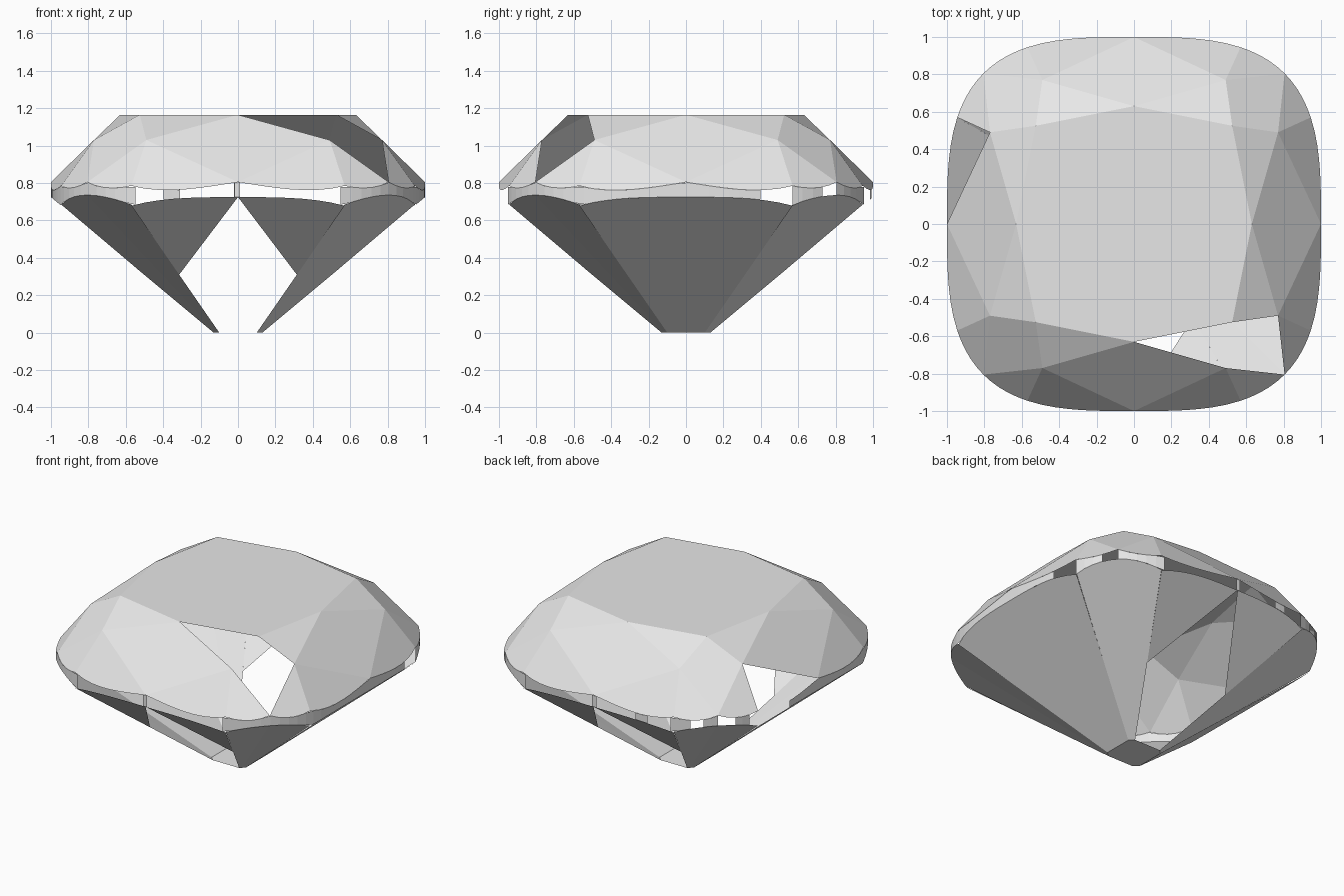
import bpy, bmesh
from math import radians, degrees, cos, sin, atan2
from mathutils import Vector

if "Cube" in bpy.data.objects:
    bpy.data.objects.remove(bpy.data.objects["Cube"])

# Material
stone = bpy.data.materials.new("pale grey stone")
stone.use_nodes = True
GREY = (0.8, 0.8, 0.8, 1)
stone.diffuse_color = GREY
stone.node_tree.nodes["Principled BSDF"].inputs["Base Color"].default_value = GREY

# Key points of one eighth of the cut, between the x axis and the diagonal
TABLE_Z = 1.165
TABLE_SIDE, TABLE_CORNER = Vector((0.63, 0, TABLE_Z)), Vector((0.525, 0.525, TABLE_Z))
STAR = Vector((0.77, 0.49, 1.03))
TIP_Z, DIP_Z = 0.805, 0.785
SPLIT = degrees(atan2(0.57, 0.945))
CULET = Vector((0.13, 0.1, 0))
POWER = 3.2


def rim(angle):
    """Point on the cushion outline."""
    c, s = cos(radians(angle)), sin(radians(angle))
    r = (abs(c) ** POWER + abs(s) ** POWER) ** (-1 / POWER)
    return Vector((r * c, r * s, 0))


def lift(p, z):
    return Vector((p.x, p.y, z))


def plane_z(p, a, b, c):
    """Height of the plane through a, b, c above p."""
    n = (b - a).cross(c - a)
    return a.z - (n.x * (p.x - a.x) + n.y * (p.y - a.y)) / n.z


RIM_DIP = lift(rim(SPLIT), DIP_Z)
RIM_SIDE, RIM_CORNER = lift(rim(0), TIP_Z), lift(rim(45), TIP_Z)


def fold(p):
    x, y = abs(p.x), abs(p.y)
    return Vector((max(x, y), min(x, y), 0))


def rim_top(angle):
    p = rim(angle)
    q = fold(p)
    tip = RIM_SIDE if degrees(atan2(q.y, q.x)) < SPLIT else RIM_CORNER
    return lift(p, plane_z(q, tip, STAR, RIM_DIP))


def rim_bottom(angle):
    p = rim(angle)
    q = fold(p)
    side = (q.x - 0.13) * 0.833
    corner = (q.x + q.y - 0.23) * 0.533
    return lift(p, side if degrees(atan2(q.y, q.x)) < SPLIT else corner)


def arc(func, start, end, steps):
    return [func(start + (end - start) * i / steps) for i in range(steps + 1)]


def add_face(bm, points):
    face = bm.faces.new([bm.verts.new(p) for p in points])
    face.normal_update()
    if face.normal.dot(face.calc_center_median() - Vector((0, 0, 0.7))) < 0:
        face.normal_flip()


def finish(name, bm, merge=True):
    bmesh.ops.remove_doubles(bm, verts=bm.verts, dist=0.0005)
    if merge:
        bmesh.ops.dissolve_limit(bm, angle_limit=radians(0.5), verts=bm.verts, edges=bm.edges)
    mesh = bpy.data.meshes.new(name)
    bm.to_mesh(mesh)
    bm.free()
    mesh.materials.append(stone)
    bpy.context.collection.objects.link(bpy.data.objects.new(name, mesh))


# The eight mirrored copies: sign of x, sign of y, and whether x and y swap
OCTANTS = [(sx, sy, swap) for sx in (1, -1) for sy in (1, -1) for swap in (False, True)]


def place(points, octant):
    sx, sy, swap = octant
    return [Vector((sx * (p.y if swap else p.x), sy * (p.x if swap else p.y), p.z)) for p in points]


# Crown: star, kite and upper girdle facets, with a few facets left open
crown = bmesh.new()
for octant in OCTANTS:
    front_left = octant[:2] == (1, -1)
    if octant != (1, -1, True):
        add_face(crown, place([TABLE_SIDE, TABLE_CORNER, STAR], octant))
    add_face(crown, place([TABLE_SIDE, STAR, RIM_SIDE], octant))
    if not front_left:
        add_face(crown, place([TABLE_CORNER, STAR, RIM_CORNER], octant))
    if octant != (-1, 1, False):
        add_face(crown, place([STAR] + arc(rim_top, 0, SPLIT, 8), octant))
    add_face(crown, place([STAR] + arc(rim_top, SPLIT, 45, 5), octant))
finish("crown", crown)

# Table: flat octagon on top
table = bmesh.new()
ring = [p for o in OCTANTS for p in place([TABLE_SIDE, TABLE_CORNER], o)]
corners = {(round(p.x, 3), round(p.y, 3)) for p in ring}
add_face(table, [Vector((x, y, TABLE_Z)) for x, y in sorted(corners, key=lambda c: atan2(c[1], c[0]))])
finish("table", table, False)

# Pavilion: the front and back main facets are open
pavilion = bmesh.new()
low_dip = lift(rim(SPLIT), (rim(SPLIT).x - 0.13) * 0.833)
notch = CULET.lerp(low_dip, 0.31 / low_dip.z)
low_side = rim_bottom(0)
for octant in OCTANTS:
    if not octant[2]:
        add_face(pavilion, place([low_side, notch, CULET, Vector((0.13, 0, 0))], octant))
    add_face(pavilion, place(arc(rim_bottom, 0, SPLIT - 0.01, 8) + [notch], octant))
    add_face(pavilion, place(arc(rim_bottom, SPLIT, 45, 5)
                             + [Vector((0.115, 0.115, 0)), CULET, notch], octant))
finish("pavilion", pavilion)

# Culet: small flat octagon at the bottom
culet = bmesh.new()
ring = [place([CULET], o)[0] for o in OCTANTS]
add_face(culet, sorted(ring, key=lambda p: atan2(p.y, p.x)))
finish("culet", culet, False)

# Girdle: broken upright band, given as kept spans of angle
SPANS = [(-60, 22), (31, 40), (45, 60), (89.4, 91.2), (107.4, 112), (120, 126.5),
         (130.5, 135), (140.8, 145.6), (163.3, 240), (268.9, 270.6)]
girdle = bmesh.new()
for start, end in SPANS:
    steps = max(1, round((end - start) / 3))
    top, low = arc(rim_top, start, end, steps), arc(rim_bottom, start, end, steps)
    for i in range(steps):
        add_face(girdle, [low[i], low[i + 1], top[i + 1], top[i]])
finish("girdle", girdle, False)
